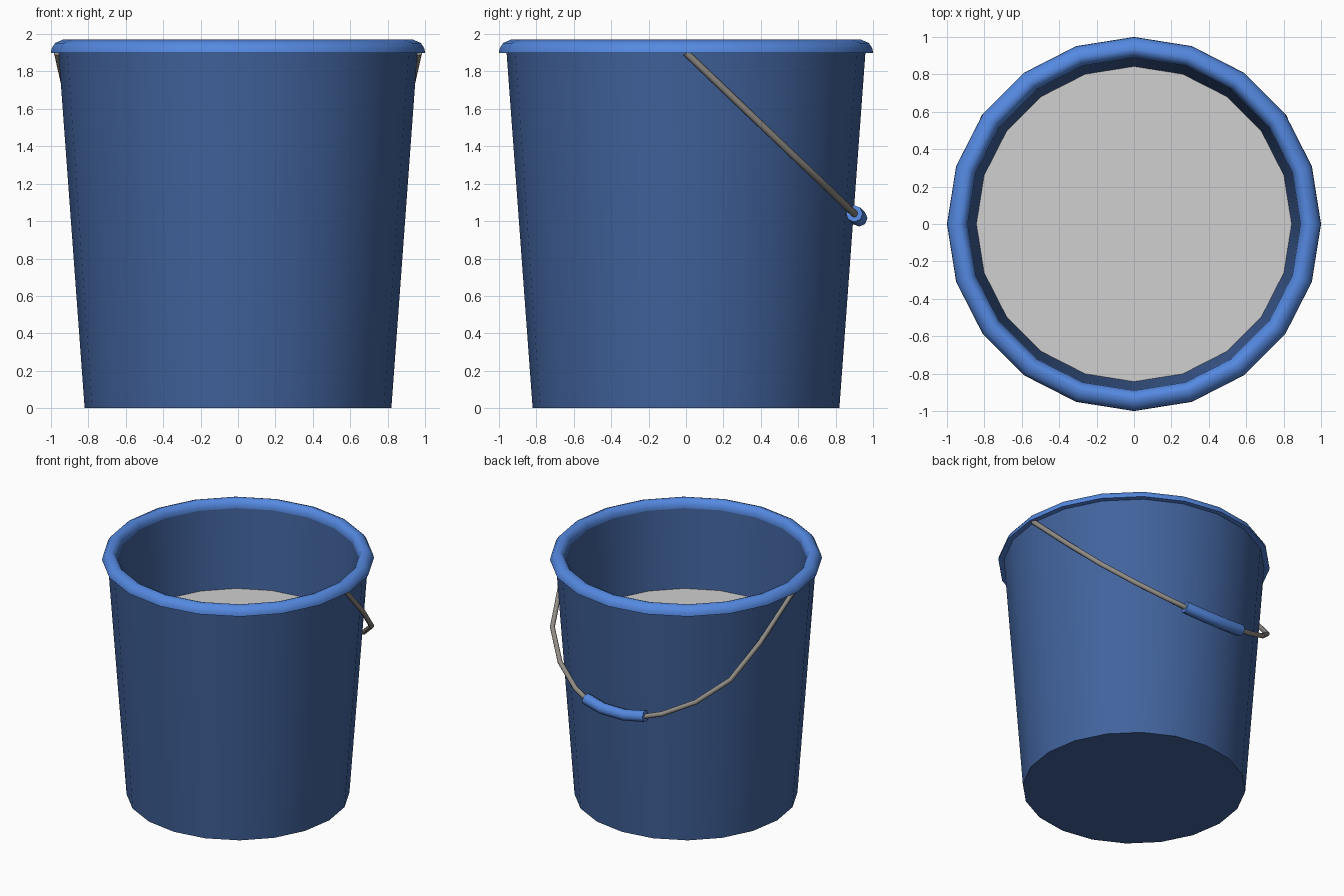
import bpy, bmesh, math
from mathutils import Vector

if "Cube" in bpy.data.objects:
    bpy.data.objects.remove(bpy.data.objects["Cube"])

SIDES = 20


def material(name, rgb):
    m = bpy.data.materials.new(name)
    m.diffuse_color = (*rgb, 1)
    m.use_nodes = True
    m.node_tree.nodes["Principled BSDF"].inputs["Base Color"].default_value = m.diffuse_color
    return m


wall_blue = material("dark blue", (0.053, 0.124, 0.335))
rim_blue = material("bright blue", (0.09, 0.25, 0.75))
metal = material("metal grey", (0.28, 0.26, 0.235))
pale = material("pale grey", (0.63, 0.63, 0.63))


def finish(name, bm, mat, angle):
    bmesh.ops.recalc_face_normals(bm, faces=bm.faces)
    me = bpy.data.meshes.new(name)
    bm.to_mesh(me)
    bm.free()
    me.materials.append(mat)
    ob = bpy.data.objects.new(name, me)
    bpy.context.collection.objects.link(ob)
    bpy.ops.object.select_all(action='DESELECT')
    ob.select_set(True)
    bpy.context.view_layer.objects.active = ob
    bpy.ops.object.shade_smooth_by_angle(angle=math.radians(angle))
    return ob


def skin(bm, rings, closed):
    """Join rings of vertices with quads; cap both ends unless closed."""
    n = len(rings[0])
    pairs = list(zip(rings, rings[1:]))
    if closed:
        pairs.append((rings[-1], rings[0]))
    for a, b in pairs:
        for i in range(n):
            j = (i + 1) % n
            bm.faces.new((a[i], a[j], b[j], b[i]))
    if not closed:
        bm.faces.new(rings[0])
        bm.faces.new(rings[-1])


def lathe(name, profile, mat, closed=False, angle=40):
    bm = bmesh.new()
    turns = [2 * math.pi * i / SIDES for i in range(SIDES)]
    rings = [[bm.verts.new((r * math.cos(t), r * math.sin(t), z)) for t in turns]
             for r, z in profile]
    skin(bm, rings, closed)
    return finish(name, bm, mat, angle)


def tube(name, path, radius, mat, sides=8):
    bm = bmesh.new()
    normal = Vector((0, 0.691, 0.723))      # across the tilted handle plane
    rings = []
    for i, p in enumerate(path):
        before = (p - path[i - 1]).normalized() if i else None
        after = (path[i + 1] - p).normalized() if i < len(path) - 1 else None
        along = ((before or after) + (after or before)).normalized()
        side = along.cross(normal).normalized()
        rings.append([bm.verts.new(p + radius * (math.cos(t) * side + math.sin(t) * normal))
                      for t in (2 * math.pi * k / sides for k in range(sides))])
    skin(bm, rings, False)
    return finish(name, bm, mat, 50)


# tapered bucket wall: outside, top lip, inside, inner floor
lathe("bucket_body", [(0.82, 0), (0.96, 1.91), (0.89, 1.91), (0.752, 0.05)], wall_blue)

# rounded rim with flat underside
lathe("rim", [(1.0, 1.9), (0.997, 1.922), (0.978, 1.952), (0.937, 1.97),
              (0.908, 1.957), (0.89, 1.925), (0.889, 1.9)], rim_blue, closed=True, angle=55)

# pale filling inside the bucket
lathe("filling", [(0.82, 1.24), (0.844, 1.27)], pale)


# hanging wire handle: (x, distance from pivot) in a tilted plane
def on_handle(x, d):
    return Vector((x, 0.723 * d, 1.9 - 0.691 * d))


half = [(0.965, 0), (0.895, 0.45), (0.8, 0.79), (0.61, 1.03), (0.39, 1.19), (0.265, 1.245)]
points = half + [(0, 1.28)] + [(-x, d) for x, d in reversed(half)]
tube("handle", [on_handle(*p) for p in points], 0.019, metal)

# thicker grip in the middle
grip = [(0.265, 1.245), (0.1, 1.28), (-0.1, 1.28), (-0.265, 1.245)]
tube("grip", [on_handle(*p) for p in grip], 0.045, rim_blue)
